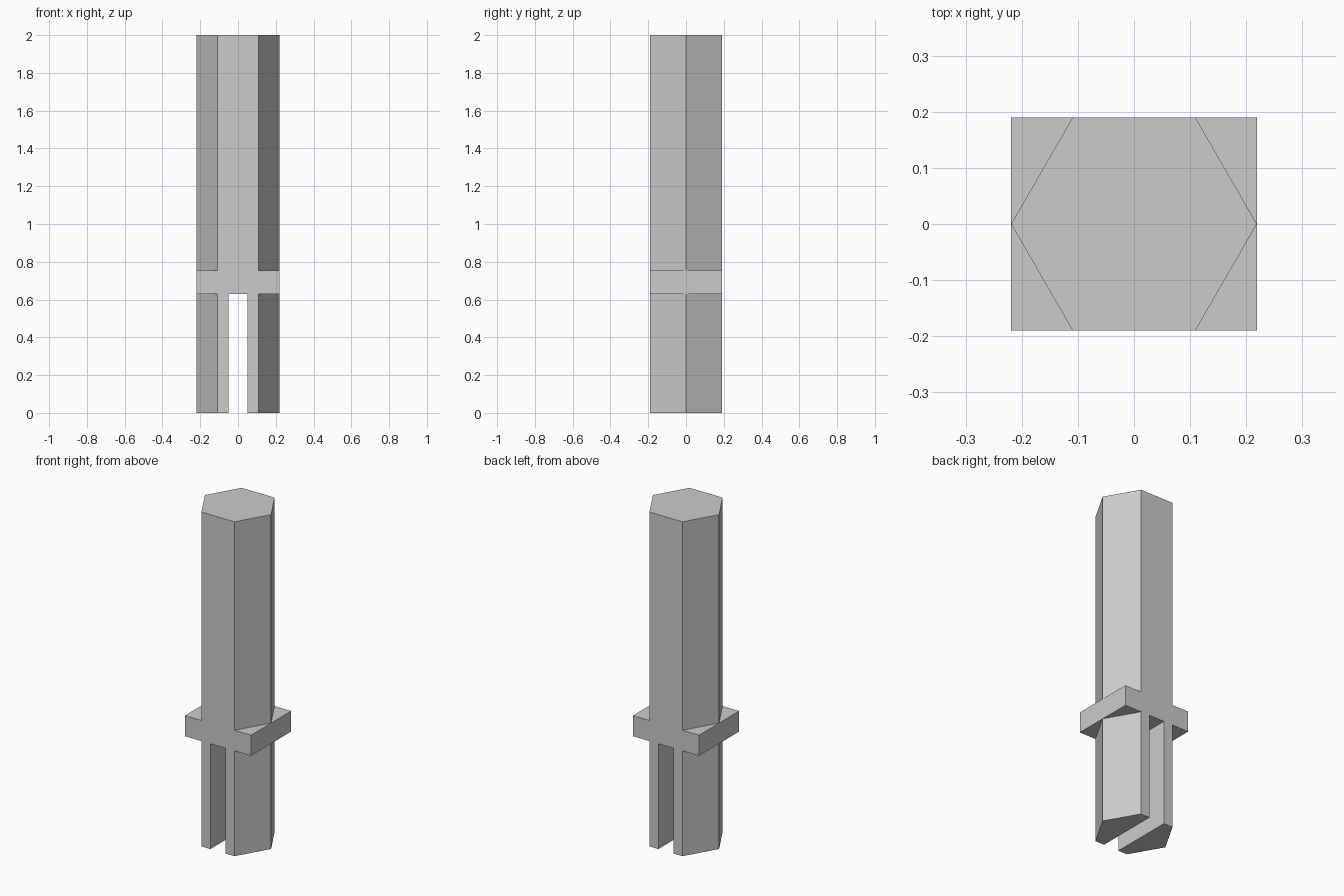
import bpy
import bmesh
from math import sqrt

cube = bpy.data.objects.get("Cube")
if cube:
    bpy.data.objects.remove(cube, do_unlink=True)

RADIUS = 0.219                  # hexagon corner radius
FLAT = RADIUS * sqrt(3) / 2     # hexagon centre to flat side
SLOT = 0.05                     # half width of the slot
COLLAR_LOW, COLLAR_HIGH, TOP = 0.63, 0.753, 2.0

grey = bpy.data.materials.new("plain grey")
grey.use_nodes = True
colour = (0.6, 0.6, 0.6, 1)
grey.diffuse_color = colour
grey.node_tree.nodes["Principled BSDF"].inputs["Base Color"].default_value = colour


def prism(name, outline, low, high):
    """Extrude a flat outline from low to high."""
    bm = bmesh.new()
    base = bm.faces.new([bm.verts.new((x, y, low)) for x, y in outline])
    top = bmesh.ops.extrude_face_region(bm, geom=[base], use_keep_orig=True)
    verts = [v for v in top["geom"] if isinstance(v, bmesh.types.BMVert)]
    bmesh.ops.translate(bm, verts=verts, vec=(0, 0, high - low))
    bmesh.ops.recalc_face_normals(bm, faces=bm.faces)
    mesh = bpy.data.meshes.new(name)
    bm.to_mesh(mesh)
    bm.free()
    mesh.materials.append(grey)
    obj = bpy.data.objects.new(name, mesh)
    bpy.context.collection.objects.link(obj)
    return obj


def mirrored(points):
    """Complete an outline by turning its right half about the centre."""
    return points + [(-x, -y) for x, y in points]


half_hexagon = [(RADIUS / 2, -FLAT), (RADIUS, 0), (RADIUS / 2, FLAT)]

# Hexagonal shaft above the collar
prism("shaft", mirrored(half_hexagon), COLLAR_HIGH, TOP)

# Rectangular collar, flush with the front and back flats
prism("collar", mirrored([(RADIUS, -FLAT), (RADIUS, FLAT)]), COLLAR_LOW, COLLAR_HIGH)

# Two prongs either side of the slot
prong = [(SLOT, -FLAT)] + half_hexagon + [(SLOT, FLAT)]
for name, side in (("left_prong", 1), ("right_prong", -1)):
    prism(name, [(side * x, y) for x, y in prong], 0, COLLAR_LOW)
